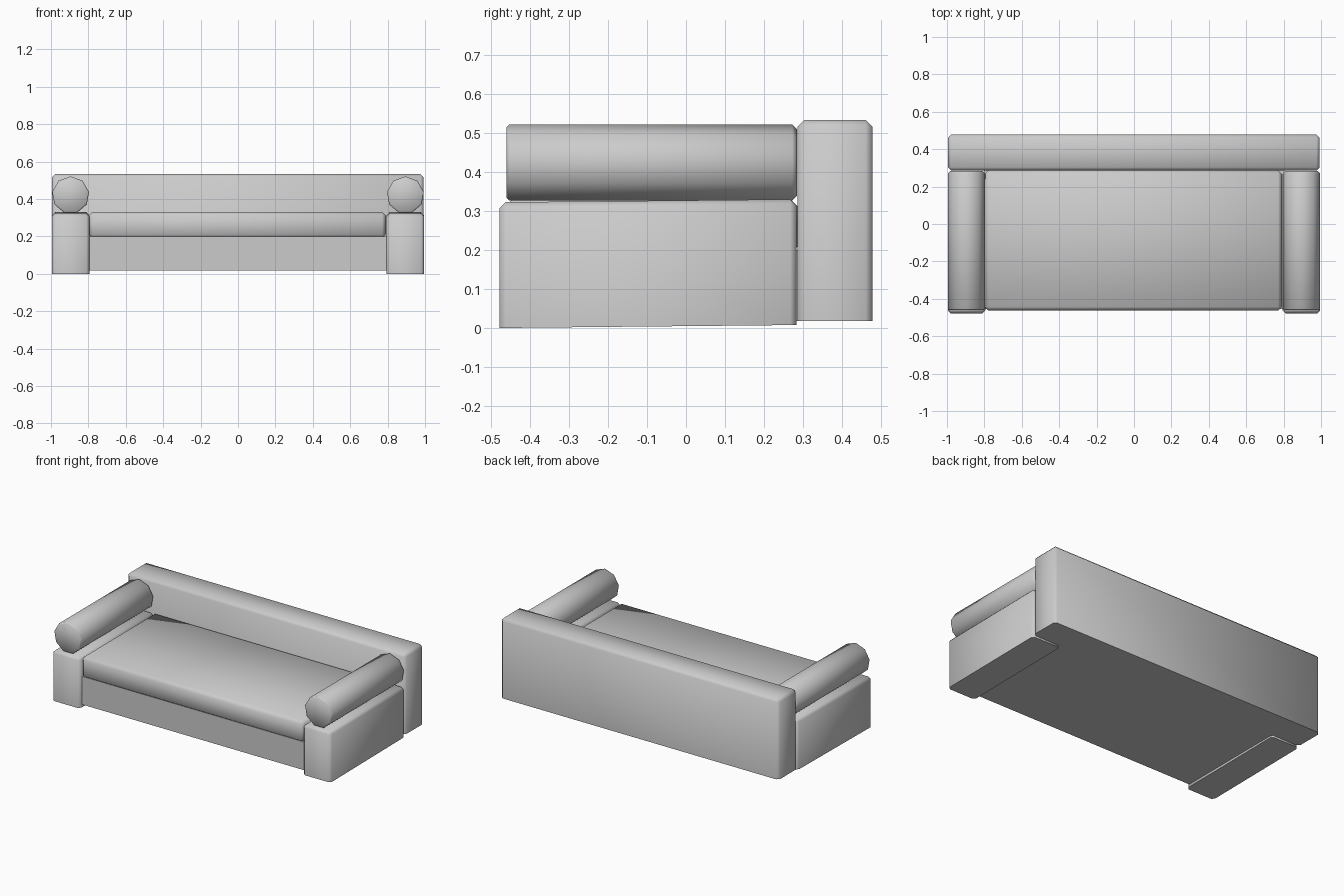
import bpy, bmesh, math
from mathutils import Matrix

if "Cube" in bpy.data.objects:
    bpy.data.objects.remove(bpy.data.objects["Cube"])


def finish(name, bm):
    bmesh.ops.recalc_face_normals(bm, faces=bm.faces)
    mesh = bpy.data.meshes.new(name)
    bm.to_mesh(mesh)
    bm.free()
    for p in mesh.polygons:
        p.use_smooth = True
    obj = bpy.data.objects.new(name, mesh)
    bpy.context.collection.objects.link(obj)
    return obj


def padded_box(name, lo, hi, bevel=0.0, keep_bottom=True):
    """Box between two corners; bevels every edge, or all but the bottom rim."""
    bm = bmesh.new()
    bmesh.ops.create_cube(bm, size=1)
    for v in bm.verts:
        v.co = [(a + b) / 2 + c * (b - a) for a, b, c in zip(lo, hi, v.co)]
    if bevel:
        edges = [e for e in bm.edges if not keep_bottom
                 or max(v.co.z for v in e.verts) > lo[2] + 1e-4]
        bmesh.ops.bevel(bm, geom=edges, offset=bevel, segments=1,
                        affect='EDGES', profile=0.5)
    obj = finish(name, bm)
    if not bevel:
        obj.data.shade_flat()
    return obj


def bolster(name, x):
    """Nine-sided roll lying along y, with softened rims."""
    y0, y1, z, r = -0.46, 0.284, 0.421, 0.1
    bm = bmesh.new()
    rings = []
    for y, rad in ((y0, r - 0.007), (y0 + 0.007, r), (y1 - 0.012, r), (y1, r - 0.012)):
        rings.append([bm.verts.new((x + rad * math.sin(i * math.tau / 9), y,
                                    z + rad * math.cos(i * math.tau / 9)))
                      for i in range(9)])
    for a, b in zip(rings, rings[1:]):
        for i in range(9):
            j = (i + 1) % 9
            bm.faces.new((a[i], a[j], b[j], b[i]))
    bm.faces.new(rings[0])
    bm.faces.new(rings[-1])
    return finish(name, bm)


# Backrest, frame and seat cushion
padded_box("backrest", (-0.995, 0.285, 0.018), (0.993, 0.478, 0.533), 0.018)
padded_box("seat_base", (-0.8, -0.455, 0.018), (0.8, 0.29, 0.2))
padded_box("seat_cushion", (-0.798, -0.463, 0.19), (0.79, 0.287, 0.331), 0.02, False)

# Arms, tilted very slightly up to the back, each with a bolster on top
tilt = Matrix.Shear('XY', 4, (0, 0))
tilt[2][1] = 0.01
for side, s in (("left", -1), ("right", 1)):
    x = s * 0.895
    arm = padded_box("arm_" + side, (x - 0.1, -0.478, 0.005), (x + 0.1, 0.283, 0.327), 0.016)
    arm.data.transform(tilt)
    bolster("bolster_" + side, x)

# Soft shading with the hard edges kept
bpy.ops.object.select_all(action='DESELECT')
for o in bpy.context.scene.objects:
    o.select_set(True)
    bpy.context.view_layer.objects.active = o
bpy.ops.object.shade_smooth_by_angle(angle=math.radians(50))
